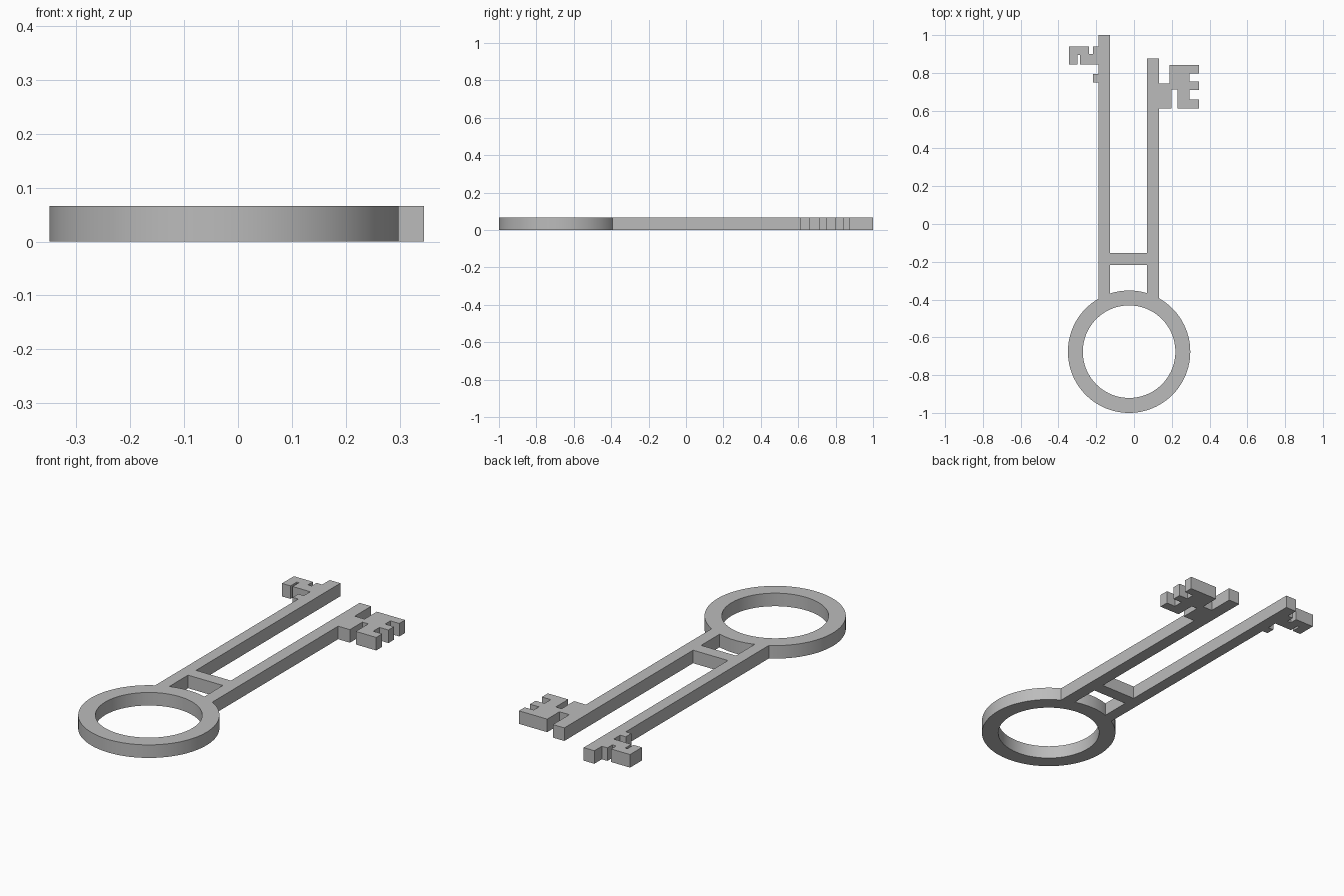
import bpy, bmesh, math

cube = bpy.data.objects.get("Cube")
if cube:
    bpy.data.objects.remove(cube, do_unlink=True)

THICK = 0.066
CX, CY, R_OUT, R_IN = -0.026, -0.676, 0.324, 0.245
SEGMENTS = 96

metal = bpy.data.materials.new("grey_metal")
metal.use_nodes = True
GREY = (0.5, 0.5, 0.5, 1)
metal.diffuse_color = GREY
metal.node_tree.nodes["Principled BSDF"].inputs["Base Color"].default_value = GREY


def finish(name, bm):
    bmesh.ops.recalc_face_normals(bm, faces=bm.faces)
    mesh = bpy.data.meshes.new(name)
    bm.to_mesh(mesh)
    bm.free()
    mesh.materials.append(metal)
    obj = bpy.data.objects.new(name, mesh)
    bpy.context.collection.objects.link(obj)
    return obj


def thicken(bm):
    res = bmesh.ops.extrude_face_region(bm, geom=list(bm.faces))
    verts = [g for g in res["geom"] if isinstance(g, bmesh.types.BMVert)]
    bmesh.ops.translate(bm, verts=verts, vec=(0, 0, THICK))


def plate(name, outline):
    bm = bmesh.new()
    bm.faces.new([bm.verts.new((x, y, 0)) for x, y in outline])
    thicken(bm)
    return finish(name, bm)


def on_ring(x):
    """Point on the upper outside of the bow ring."""
    return x, CY + math.sqrt(R_OUT ** 2 - (x - CX) ** 2)


def shaft_foot(x0, x1, steps=4):
    """Curved shaft foot that meets the ring, left to right."""
    return [on_ring(x0 + (x1 - x0) * i / steps) for i in range(steps + 1)]


# Bow ring
bm = bmesh.new()
loops = []
for r in (R_OUT, R_IN):
    angles = [2 * math.pi * i / SEGMENTS for i in range(SEGMENTS)]
    loops.append([bm.verts.new((CX + r * math.cos(a), CY + r * math.sin(a), 0)) for a in angles])
for i in range(SEGMENTS):
    j = (i + 1) % SEGMENTS
    bm.faces.new((loops[0][i], loops[0][j], loops[1][j], loops[1][i]))
thicken(bm)
ring = finish("bow_ring", bm)
bpy.ops.object.select_all(action="DESELECT")
ring.select_set(True)
bpy.context.view_layer.objects.active = ring
bpy.ops.object.shade_smooth_by_angle(angle=math.radians(30))

# Long shaft with the small bit and a single ward
LX0, LX1 = -0.187, -0.127
plate("right_shaft", shaft_foot(LX0, LX1) + [
    (LX1, 1.0), (LX0, 1.0),
    (LX0, 0.94), (-0.218, 0.94), (-0.218, 0.9), (-0.239, 0.9), (-0.239, 0.94),
    (-0.345, 0.94), (-0.345, 0.845), (-0.298, 0.845), (-0.298, 0.895),
    (-0.286, 0.895), (-0.286, 0.845), (LX0, 0.845),
    (LX0, 0.793), (-0.218, 0.793), (-0.218, 0.749), (LX0, 0.749)])

# Short shaft with the large three-toothed bit
RX0, RX1 = 0.068, 0.132
plate("left_shaft", shaft_foot(RX0, RX1) + [
    (RX1, 0.612), (0.198, 0.612), (0.198, 0.712), (0.231, 0.712), (0.231, 0.612),
    (0.345, 0.612), (0.345, 0.66), (0.295, 0.66), (0.295, 0.71), (0.345, 0.71),
    (0.345, 0.755), (0.295, 0.755), (0.295, 0.797), (0.345, 0.797),
    (0.345, 0.843), (0.187, 0.843), (0.187, 0.745), (RX1, 0.745),
    (RX1, 0.876), (RX0, 0.876)])

# Crossbar joining the shafts
plate("crossbar", [(LX1, -0.218), (RX0, -0.218), (RX0, -0.154), (LX1, -0.154)])
